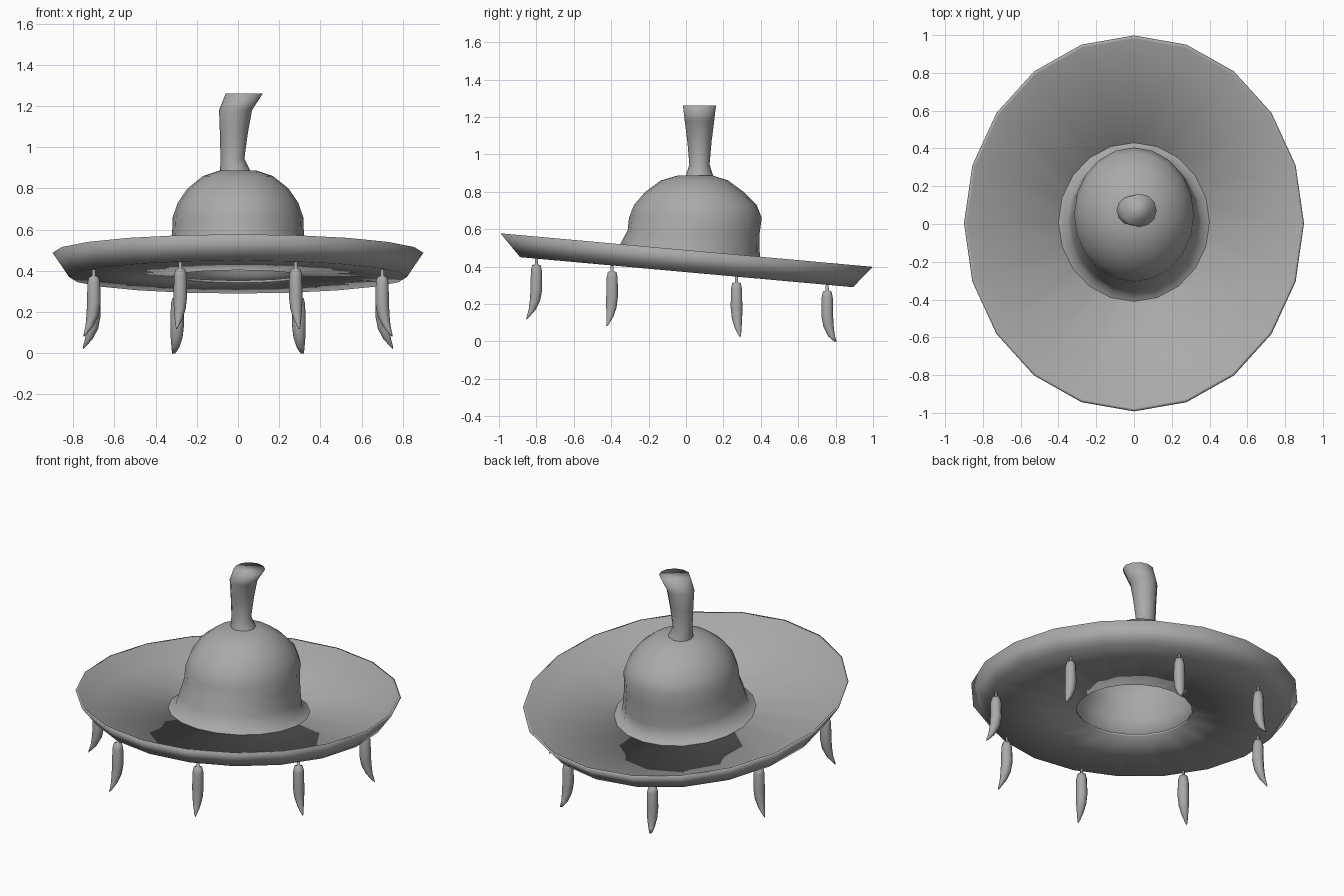
import bpy
import bmesh
from math import cos, sin, pi, atan2

if "Cube" in bpy.data.objects:
    bpy.data.objects.remove(bpy.data.objects["Cube"])

grey = bpy.data.materials.new("grey felt")
grey.use_nodes = True
COLOUR = (0.4, 0.4, 0.4, 1)
grey.diffuse_color = COLOUR
grey.node_tree.nodes["Principled BSDF"].inputs["Base Color"].default_value = COLOUR

TILT = -0.09  # the brim drops toward the back


def loft(name, rings, sides, cap_start=False, cap_end=False, loop=False):
    """Skin elliptical rings: (x, y, z, radius x, radius y, slope x, slope y)."""
    bm = bmesh.new()
    rows = []
    for x, y, z, rx, ry, sx, sy in rings:
        row = []
        for i in range(sides):
            a = 2 * pi * i / sides
            px, py = rx * cos(a), ry * sin(a)
            row.append(bm.verts.new((x + px, y + py, z + sx * px + sy * py)))
        rows.append(row)
    pairs = list(zip(rows, rows[1:]))
    if loop:
        pairs.append((rows[-1], rows[0]))
    for low, high in pairs:
        for i in range(sides):
            j = (i + 1) % sides
            bm.faces.new((low[i], low[j], high[j], high[i]))
    if cap_start:
        bm.faces.new(rows[0][::-1])
    if cap_end:
        bm.faces.new(rows[-1])
    for f in bm.faces:
        f.smooth = True
    mesh = bpy.data.meshes.new(name)
    bm.to_mesh(mesh)
    bm.free()
    mesh.materials.append(grey)
    obj = bpy.data.objects.new(name, mesh)
    bpy.context.collection.objects.link(obj)
    return obj


# Dished brim: underside, flared wall, thin lip, upper surface
brim = [(0.32, 0.35, 0.372), (0.82, 0.89, 0.37), (0.90, 0.995, 0.488),
        (0.885, 0.978, 0.488), (0.80, 0.87, 0.395), (0.32, 0.35, 0.385)]
loft("brim", [(0, 0.003, z, rx, ry, 0, TILT) for rx, ry, z in brim], 20, loop=True)

# Crown: flared foot on the tilted brim, level dome above
crown = [(0.01, 0.388, 0.40, 0.42, TILT), (0.01, 0.41, 0.355, 0.38, TILT),
         (0.02, 0.48, 0.335, 0.375, TILT), (0.04, 0.58, 0.32, 0.352, -0.04),
         (0.05, 0.66, 0.317, 0.355, 0), (0.05, 0.73, 0.293, 0.328, 0),
         (0.045, 0.80, 0.245, 0.262, 0), (0.045, 0.86, 0.17, 0.18, 0),
         (0.05, 0.888, 0.085, 0.09, 0)]
loft("crown", [(0, y, z, rx, ry, 0, s) for y, z, rx, ry, s in crown], 20, cap_end=True)

# Bent stalk, widening toward its slanted top
stalk = [(-0.012, 0.88, 0.075, 0.075), (-0.027, 0.945, 0.058, 0.054),
         (-0.02, 1.07, 0.068, 0.065), (-0.012, 1.18, 0.08, 0.079),
         (0.03, 1.26, 0.09, 0.088)]
loft("stalk", [(x, 0.072, z, rx, ry, 0, 0) for x, z, rx, ry in stalk], 12, cap_end=True)

# Curved pods hanging under the brim: (drop, outward bend, radius)
pod = [(0, 0, 0.008), (0.035, 0, 0.009), (0.04, 0, 0.024), (0.07, 0, 0.031),
       (0.17, 0, 0.033), (0.23, 0.008, 0.029), (0.28, 0.025, 0.019),
       (0.315, 0.047, 0.008), (0.33, 0.056, 0.001)]
spots = [("front", 0.28, -0.80), ("front_side", 0.70, -0.395),
         ("back_side", 0.70, 0.27), ("back", 0.295, 0.755)]
for place, px, py in spots:
    for side, sign in (("left", 1), ("right", -1)):
        a = atan2(py, px * sign)
        top = 0.375 + TILT * py
        loft(f"{place}_pod_{side}",
             [(px * sign + b * cos(a), py + b * sin(a), max(top - d, 0), r, r, 0, 0)
              for d, b, r in pod], 10, cap_start=True, cap_end=True)
